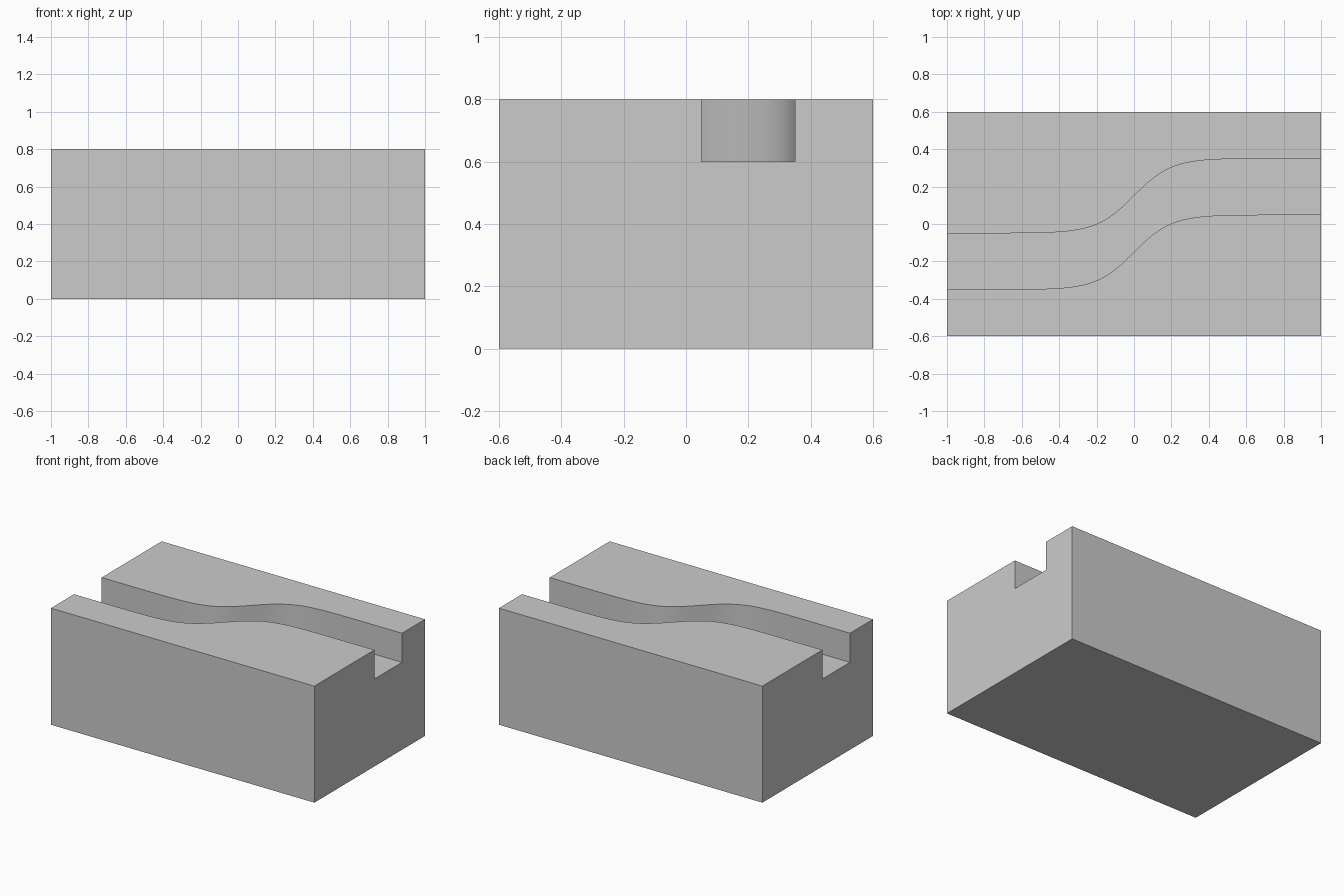
import bpy, bmesh, math

if "Cube" in bpy.data.objects:
    bpy.data.objects.remove(bpy.data.objects["Cube"])

SEGMENTS = 80
HALF_WIDTH, HEIGHT = 0.6, 0.8
GROOVE_HALF, GROOVE_FLOOR = 0.15, 0.6


def section(x):
    """Block cross-section at x; the groove follows an S-curve."""
    c = 0.2 * math.tanh(5 * x)
    a, b = c - GROOVE_HALF, c + GROOVE_HALF
    return [(-HALF_WIDTH, 0), (HALF_WIDTH, 0), (HALF_WIDTH, HEIGHT), (b, HEIGHT),
            (b, GROOVE_FLOOR), (a, GROOVE_FLOOR), (a, HEIGHT), (-HALF_WIDTH, HEIGHT)]


# Sweep the section along x
bm = bmesh.new()
rings = []
for i in range(SEGMENTS + 1):
    x = -1 + 2 * i / SEGMENTS
    rings.append([bm.verts.new((x, y, z)) for y, z in section(x)])
for r, s in zip(rings, rings[1:]):
    for k in range(8):
        n = (k + 1) % 8
        bm.faces.new((r[k], r[n], s[n], s[k]))

# Close both ends
bm.faces.new(rings[0])
bm.faces.new(rings[-1])
bmesh.ops.recalc_face_normals(bm, faces=bm.faces)

mesh = bpy.data.meshes.new("grooved_block")
bm.to_mesh(mesh)
bm.free()
block = bpy.data.objects.new("grooved_block", mesh)
bpy.context.collection.objects.link(block)

# Smooth groove walls, sharp block edges
bpy.context.view_layer.objects.active = block
block.select_set(True)
bpy.ops.object.shade_smooth_by_angle(angle=math.radians(30))
